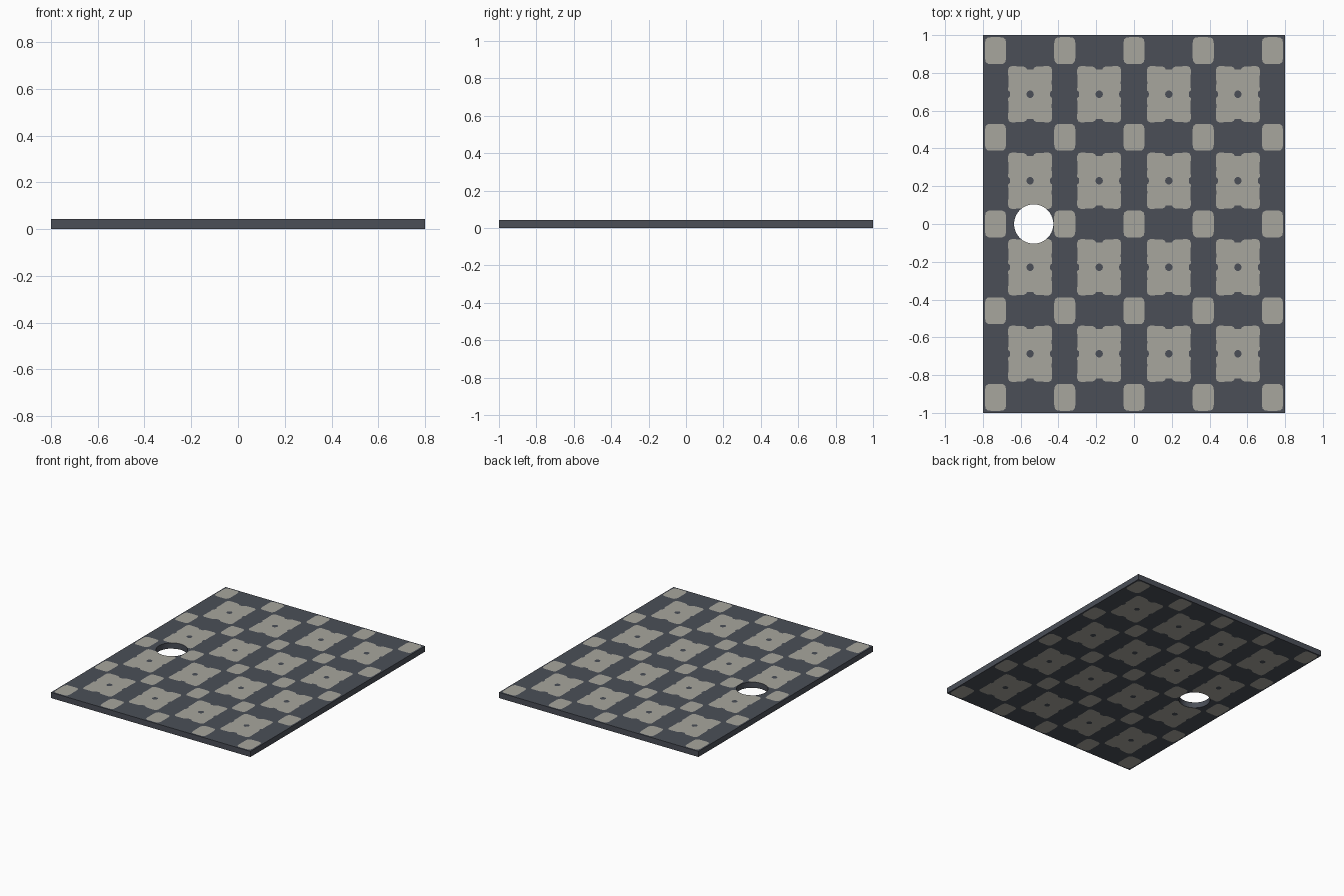
import bpy, bmesh, math

if "Cube" in bpy.data.objects:
    bpy.data.objects.remove(bpy.data.objects["Cube"])

HEIGHT, GAP = 0.043, 0.001          # total thickness, inlay offset from slab
HOLE_X, HOLE_R = -0.531, 0.104


def material(name, rgb):
    m = bpy.data.materials.new(name)
    m.diffuse_color = (*rgb, 1)
    m.use_nodes = True
    m.node_tree.nodes["Principled BSDF"].inputs["Base Color"].default_value = m.diffuse_color
    return m


slate = material("dark slate", (0.070, 0.078, 0.097))
stone = material("pale stone", (0.39, 0.38, 0.34))


def circle(cx, cy, r, n):
    return [(cx + r * math.cos(2 * math.pi * i / n), cy + r * math.sin(2 * math.pi * i / n))
            for i in range(n)]


def fill(bm, loops, z):
    """Fill an outline (and any holes in it) as a flat sheet."""
    edges = []
    for loop in loops:
        vs = [bm.verts.new((x, y, z)) for x, y in loop]
        edges += [bm.edges.new((a, b)) for a, b in zip(vs, vs[1:] + vs[:1])]
    res = bmesh.ops.triangle_fill(bm, edges=edges, use_beauty=True, normal=(0, 0, 1))
    return [g for g in res["geom"] if isinstance(g, bmesh.types.BMFace)]


def finish(bm, name, mat):
    me = bpy.data.meshes.new(name)
    bm.to_mesh(me)
    bm.free()
    me.materials.append(mat)
    ob = bpy.data.objects.new(name, me)
    bpy.context.collection.objects.link(ob)
    return ob


def outline(cx, cy, quarter):
    """Mirror a quarter outline (right side to top) into a full loop about a centre."""
    right = quarter + [(-x, y) for x, y in reversed(quarter)]
    pts = right + [(-x, -y) for x, y in right]
    return [(cx + x, cy + y) for x, y in pts]


def clear_hole(pts):
    """Subdivide an outline and push it out of the round hole."""
    out = []
    for (x0, y0), (x1, y1) in zip(pts, pts[1:] + pts[:1]):
        n = max(1, int(math.hypot(x1 - x0, y1 - y0) / 0.01))
        for i in range(n):
            x, y = x0 + (x1 - x0) * i / n, y0 + (y1 - y0) * i / n
            d = math.hypot(x - HOLE_X, y)
            if d < HOLE_R:
                x, y = HOLE_X + (x - HOLE_X) * HOLE_R / d, y * HOLE_R / d
            out.append((x, y))
    return out


# Slab with a round hole
bm = bmesh.new()
faces = fill(bm, [[(-0.8, -1), (0.8, -1), (0.8, 1), (-0.8, 1)],
                  circle(HOLE_X, 0, HOLE_R, 64)], GAP)
ext = bmesh.ops.extrude_face_region(bm, geom=faces, use_keep_orig=True)
for v in [g for g in ext["geom"] if isinstance(g, bmesh.types.BMVert)]:
    v.co.z = HEIGHT - GAP
bmesh.ops.recalc_face_normals(bm, faces=bm.faces)
slab = finish(bm, "slab", slate)
bpy.context.view_layer.objects.active = slab
slab.select_set(True)
bpy.ops.object.shade_smooth_by_angle()

# Quarter outlines: large tile has notched sides, small tile has rounded corners
LARGE = [(0.106, 0.006), (0.108, 0.014), (0.117, 0.02), (0.114, 0.06), (0.117, 0.128),
         (0.111, 0.143), (0.098, 0.149), (0.035, 0.147), (0.022, 0.141), (0.016, 0.131)]
SMALL = [(0.056, 0.04), (0.052, 0.06), (0.040, 0.070), (0.02, 0.071)]

# Flat tile inlays on both sides of the slab
for name, z, up in (("top_tiles", HEIGHT, 1), ("bottom_tiles", 0, -1)):
    bm = bmesh.new()
    for cx in (-0.55, -0.1845, 0.1845, 0.55):
        for cy in (-0.687, -0.229, 0.229, 0.687):
            loop = outline(cx, cy, LARGE)
            if cx < -0.5 and abs(cy) < 0.3:
                loop = clear_hole(loop)
            fill(bm, [loop, circle(cx, cy, 0.02, 10)], z)
    for cx in (-0.733, -0.3665, 0, 0.3665, 0.733):
        for cy in (-0.918, -0.459, 0, 0.459, 0.918):
            fill(bm, [outline(cx, cy, SMALL)], z)
    for f in bm.faces:
        f.normal_update()
        if f.normal.z * up < 0:
            f.normal_flip()
    finish(bm, name, stone)
